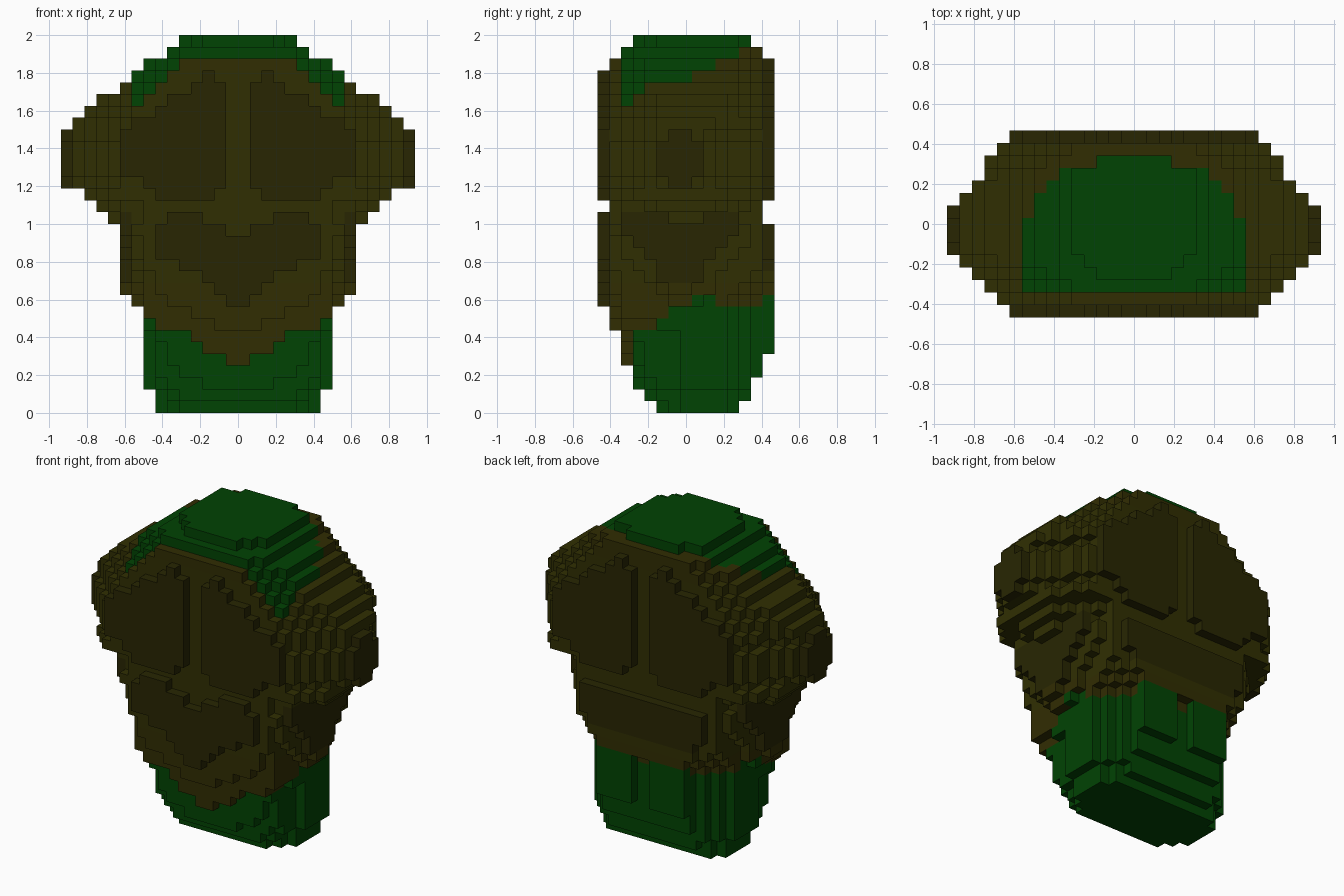
import bpy, bmesh

cube = bpy.data.objects.get("Cube")
if cube:
    bpy.data.objects.remove(cube, do_unlink=True)

V = 0.0625                      # block size
NX, NY, NZ = 15, 15, 32         # half width, depth and height in blocks

# Half width per height (upper body) and per depth (shoulders, hips)
UPPER = dict(zip(range(16, 32), [11, 12, 13, 15, 15, 15, 15, 15, 14, 13, 12, 10, 9, 8, 6, 5]))
PLAN = [10, 11, 12, 13, 14, 15, 15, 15, 15, 14, 13, 12, 12, 11, 10]
HIPS = [8, 8, 8, 8, 8, 7, 7, 8, 8, 8, 8, 7, 6, 5, 5]

# Chest and belly plates: bottom and top block per column out from the middle
PEC_LOW = [99, 19, 18, 18, 18, 18, 18, 19, 20, 20]
PEC_TOP = [0, 28, 29, 28, 27, 27, 26, 25, 25, 24]
BELLY_LOW = [9, 10, 11, 12, 12, 13, 13]
BELLY_TOP = [15, 16, 16, 17, 17, 17, 16]

# Lower edge of each front layer behind the belly plate, and of the back layers
FRONT_LOW = {
    1: [7, 7, 8, 8, 9, 9, 10, 12],
    2: [4, 5, 5, 6, 7, 7, 7, 8],
    3: [2, 2, 2, 3, 3, 4, 6, 8],
    4: [1, 1, 1, 1, 1, 2, 3, 8],
}
BACK_LOW = {12: 1, 13: 3}

# Lower edge of the two outer side layers per depth
SIDE_LOW = {
    8: [99, 15, 13, 12, 11, 10, 9, 9, 9, 10, 12, 13, 14, 99, 99],
    9: [99, 99, 15, 14, 13, 11, 10, 10, 11, 13, 14, 15, 99, 99, 99],
}

# Shirt boundaries per depth: waist top, collar bottom and collar half width
WAIST = [0, 0, 0, 7, 7, 8, 9, 9, 10, 10, 9, 9, 9, 9, 10]
COLLAR = [99, 99, 26, 27, 28, 28, 28, 28, 29, 29, 29, 30, 31, 99, 99]
COLLAR_W = [0, 0, 9, 9, 9, 9, 9, 9, 8, 8, 7, 6, 5, 0, 0]


def column(x):
    return x if x >= 0 else -x - 1


def front_plate(i, k):
    pec = i < 10 and PEC_LOW[i] <= k < PEC_TOP[i]
    belly = i < 7 and BELLY_LOW[i] <= k < BELLY_TOP[i]
    return pec or belly


def back_plate(i, k):
    pec = 0 < i < 10 and PEC_LOW[i] <= k < PEC_TOP[i] + 1
    seat = 5 <= k < 10 and 0 < i < 5
    waist = 10 <= k < 16 and i < (5 if k < 11 else 6 if k < 13 else 7)
    return pec or seat or waist


def upper_body(i, j, k):
    off = abs(j - 7)
    if k >= 30 and not (k - 28 <= j < 44 - k):
        return False
    # domed shoulders: narrower towards the front, back and top
    w = min(UPPER[k], PLAN[j], 33 + j - k, 48 - j - k)
    if k <= 18:                                   # underside of the shoulders
        w = min(w, UPPER[k] - max(0, off - {16: 1, 17: 2, 18: 4}[k]))
        w = max(w, 10 if 2 <= j <= 11 else 8)
    elif k in (19, 23) and j not in (6, 7):       # cut corners of the shoulder tip
        w = min(w, PLAN[j] - 1)
    if k == 31:
        w = min(UPPER[k], j, 27 - 2 * j)
    return i < w


def lower_body(i, j, k):
    if i >= 10:
        return False
    if i in SIDE_LOW:
        return k >= SIDE_LOW[i][j]
    # rounded corners and bottom edge
    growth = max(0, k - (6 if j < 7 else 9))
    if i >= min(HIPS[j] + growth - (k < 2), j + k):
        return False
    if j in FRONT_LOW:
        return k >= FRONT_LOW[j][i]
    if j in BACK_LOW:
        return k >= BACK_LOW[j] + max(0, i - 4)
    return True


def filled(x, j, k):
    i = column(x)
    if i >= NX or not (0 <= j < NY and 0 <= k < NZ):
        return False
    if j == 0:
        return front_plate(i, k)
    if j == NY - 1:
        return back_plate(i, k)
    return upper_body(i, j, k) if k >= 16 else lower_body(i, j, k)


def part_of(x, j, k):
    i = column(x)
    at_collar = k >= COLLAR[j] and i < COLLAR_W[j]
    if k >= 31 or (at_collar and (j > 2 or k >= min(30, 34 - i))) or k < WAIST[j]:
        return "shirt"
    side_plate = i == 9 and 11 <= k <= 16 and 2 <= j <= 12
    if j == 0 or (j == NY - 1 and k >= 12) or i == 14 or side_plate:
        return "armor_plates"
    if k < 11 or k >= 29:
        return "vest_trim"
    return "vest"


def linear(c):
    c /= 255
    return c / 12.92 if c <= 0.04045 else ((c + 0.055) / 1.055) ** 2.4


def material(name, rgb):
    col = (*[linear(c) for c in rgb], 1.0)
    m = bpy.data.materials.new(name)
    m.use_nodes = True
    m.diffuse_color = col
    bsdf = next(n for n in m.node_tree.nodes if n.type == 'BSDF_PRINCIPLED')
    bsdf.inputs["Base Color"].default_value = col
    bsdf.inputs["Roughness"].default_value = 0.9
    return m


# Six block sides: direction and corner offsets, wound outward
SIDES = []
for axis in range(3):
    u, v = (axis + 1) % 3, (axis + 2) % 3
    for s in (1, -1):
        d = [0, 0, 0]
        d[axis] = s
        corners = []
        for a, b in ((0, 0), (1, 0), (1, 1), (0, 1)):
            c = [0, 0, 0]
            c[axis], c[u], c[v] = max(s, 0), a, b
            corners.append(c)
        SIDES.append((d, corners if s > 0 else corners[::-1]))


def build_part(name, blocks, solid, mat):
    """Skin the outward faces of a set of blocks."""
    bm = bmesh.new()
    verts = {}
    for x, j, k in blocks:
        for d, corners in SIDES:
            if (x + d[0], j + d[1], k + d[2]) in solid:
                continue
            face = []
            for c in corners:
                p = (x + c[0], j + c[1], k + c[2])
                if p not in verts:
                    verts[p] = bm.verts.new((p[0] * V, (p[1] - NY / 2) * V, p[2] * V))
                face.append(verts[p])
            bm.faces.new(face)
    mesh = bpy.data.meshes.new(name)
    bm.to_mesh(mesh)
    bm.free()
    mesh.materials.append(mat)
    bpy.context.collection.objects.link(bpy.data.objects.new(name, mesh))


solid = {(x, j, k) for x in range(-NX, NX) for j in range(NY) for k in range(NZ) if filled(x, j, k)}

PARTS = {
    "shirt": material("green cloth", (1, 67, 3)),
    "vest": material("olive", (48, 47, 2)),
    "vest_trim": material("brown olive", (49, 45, 2)),
    "armor_plates": material("dark olive", (40, 38, 2)),
}
for part, mat in PARTS.items():
    build_part(part, sorted(b for b in solid if part_of(*b) == part), solid, mat)
